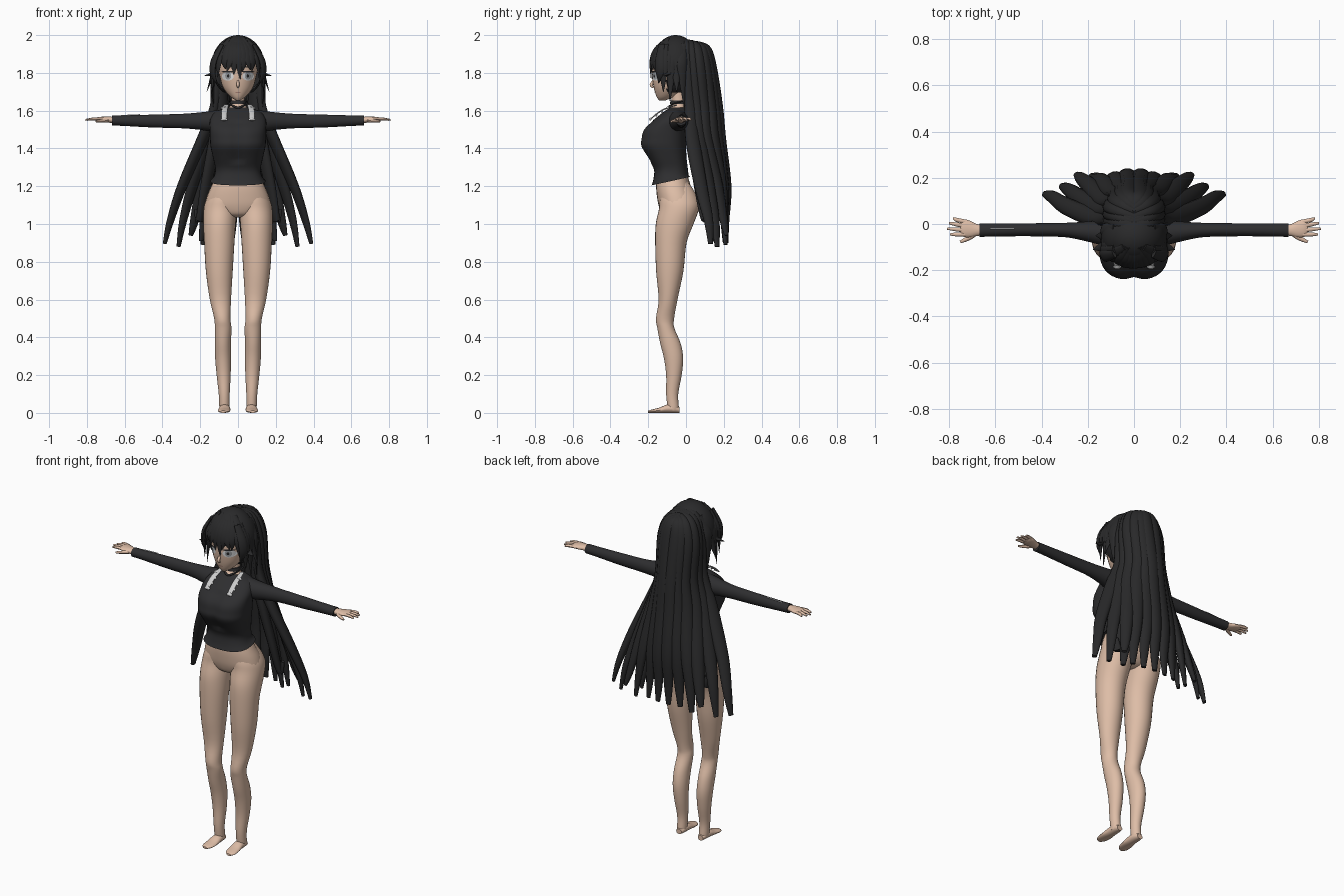
import bpy, bmesh, math
from mathutils import Vector
from mathutils.bvhtree import BVHTree


def material(name, r, g, b):
    m = bpy.data.materials.new(name)
    m.diffuse_color = (r, g, b, 1)
    return m


HAIR = material("hair black", .022, .022, .023)
CLOTH = material("cloth black", .027, .027, .029)
SKIN = material("skin", .73, .51, .385)
LACE = material("lace grey", .60, .60, .60)
WHITE = material("eye white", .78, .79, .80)
IRIS = material("iris grey", .36, .38, .40)
LIP = material("lip", .45, .25, .20)


def spline(pts, n=4):
    """Smooth curve of tuples through the given tuples."""
    out = []
    for i in range(len(pts) - 1):
        a, b, c, d = (pts[max(i - 1, 0)], pts[i], pts[i + 1], pts[min(i + 2, len(pts) - 1)])
        for k in range(n):
            t = k / n
            out.append([.5 * (2 * q + (r - p) * t + (2 * p - 5 * q + 4 * r - s) * t * t
                              + (3 * q - p - 3 * r + s) * t ** 3) for p, q, r, s in zip(a, b, c, d)])
    return out + [list(pts[-1])]


def add(name, rings, mat, caps=True):
    """Skin a list of closed rings."""
    bm = bmesh.new()
    rows = [[bm.verts.new(p) for p in ring] for ring in rings]
    for a, b in zip(rows, rows[1:]):
        for i in range(len(a)):
            j = (i + 1) % len(a)
            bm.faces.new((a[i], a[j], b[j], b[i]))
    if caps:
        bm.faces.new(rows[0])
        bm.faces.new(rows[-1])
    bmesh.ops.recalc_face_normals(bm, faces=bm.faces)
    me = bpy.data.meshes.new(name)
    bm.to_mesh(me)
    bm.free()
    me.materials.append(mat)
    ob = bpy.data.objects.new(name, me)
    bpy.context.collection.objects.link(ob)
    return ob


def loft(name, axis, secs, mat, n=2, s=1, seg=28, warp=None):
    """Superellipse sections (t, u, v, ru, rv) along an axis."""
    rings = []
    for t, u, v, ru, rv in spline(secs):
        ring = []
        for k in range(seg):
            a = 2 * math.pi * k / seg
            c, d = math.cos(a), math.sin(a)
            p = u + ru * math.copysign(abs(c) ** (2 / n), c)
            q = v + rv * math.copysign(abs(d) ** (2 / n), d)
            co = Vector({'x': (t, p, q), 'y': (p, t, q), 'z': (p, q, t)}[axis])
            if warp:
                warp(co)
            co.x *= s
            ring.append(co)
        rings.append(ring)
    return add(name, rings, mat)


def strand(name, pts, mat, flat=.6, out=None, s=1, seg=10):
    """Tapered tube through (x, y, z, half width)."""
    path = spline(pts, 5)
    rings = []
    for i, (x, y, z, w) in enumerate(path):
        p = Vector((x, y, z))
        t = Vector(path[min(i + 1, len(path) - 1)][:3]) - Vector(path[max(i - 1, 0)][:3])
        o = Vector(out) if out else p - Vector((0, -.06, min(z, 1.8)))
        side = t.cross(o).normalized()
        nrm = side.cross(t).normalized()
        ring = [p + side * w * math.cos(2 * math.pi * k / seg) + nrm * w * flat * math.sin(2 * math.pi * k / seg)
                for k in range(seg)]
        rings.append([Vector((q.x * s, q.y, q.z)) for q in ring])
    return add(name, rings, mat)


def plate(name, tree, cx, cz, rx, rz, lift, mat):
    """Oval laid onto the front of a surface."""
    rings = []
    for f in (1, .66, .33, .02):
        ring = []
        for k in range(20):
            a = 2 * math.pi * k / 20
            x, z = cx + f * rx * math.cos(a), cz + f * rz * math.sin(a)
            hit = tree.ray_cast(Vector((x, -1, z)), Vector((0, 1, 0)))[0]
            ring.append(Vector((x, (hit.y if hit else -.15) - lift, z)))
        rings.append(ring)
    add(name, rings, mat)


# head, neck, choker, necklace
head = loft("head", 'z', [(1.655, 0, -.125, .012, .018), (1.675, 0, -.108, .042, .048), (1.72, 0, -.088, .078, .082),
                          (1.78, 0, -.072, .097, .108), (1.85, 0, -.065, .108, .115), (1.92, 0, -.065, .09, .1),
                          (1.96, 0, -.065, .05, .06)], SKIN)
loft("neck", 'z', [(1.58, 0, -.05, .085, .06), (1.615, 0, -.045, .05, .043), (1.64, 0, -.04, .036, .036),
                   (1.72, 0, -.045, .034, .036)], SKIN)
loft("choker", 'z', [(1.634, 0, -.041, .043, .043), (1.654, 0, -.041, .04, .042)], CLOTH)
strand("necklace", [(-.05, -.02, 1.65, .004), (-.042, -.07, 1.635, .004), (0, -.097, 1.616, .006),
                    (.042, -.07, 1.635, .004), (.05, -.02, 1.65, .004)], CLOTH, 1, (0, -.5, 1))
strand("nose", [(0, -.168, 1.765, .004), (0, -.184, 1.737, .009), (0, -.172, 1.722, .004)], SKIN, 1, (0, -1, 0))

# face details
bm = bmesh.new()
bm.from_mesh(head.data)
tree = BVHTree.FromBMesh(bm)
bm.free()
for s in (-1, 1):
    plate("eye_white", tree, s * .054, 1.782, .031, .023, .002, WHITE)
    plate("iris", tree, s * .052, 1.784, .016, .02, .004, IRIS)
    plate("pupil", tree, s * .052, 1.784, .006, .009, .006, HAIR)
    plate("upper_lash", tree, s * .054, 1.806, .033, .005, .006, HAIR)
    plate("brow", tree, s * .052, 1.832, .028, .003, .003, HAIR)
plate("mouth", tree, 0, 1.697, .016, .003, .002, LIP)


# shirt body: cleft between the breasts, hem rising to the back
def shape_shirt(c):
    if c.y < -.1 and 1.32 < c.z < 1.54:
        c.y += .014 * math.exp(-(c.x / .03) ** 2)
    if c.z < 1.26:
        c.z += (1.26 - c.z) * (c.y + .18) * 4


loft("shirt_body", 'z', [(1.205, 0, -.08, .146, .102), (1.24, 0, -.078, .13, .094), (1.29, 0, -.08, .12, .09),
                         (1.35, 0, -.1, .132, .103), (1.41, 0, -.12, .145, .12), (1.45, 0, -.12, .148, .12),
                         (1.5, 0, -.113, .15, .113), (1.55, 0, -.085, .148, .088), (1.59, 0, -.055, .125, .068),
                         (1.61, 0, -.045, .08, .05), (1.618, 0, -.043, .055, .04)], CLOTH, 2.5, seg=40, warp=shape_shirt)

# pelvis
loft("pelvis", 'z', [(1.26, 0, -.072, .115, .08), (1.2, 0, -.066, .142, .092), (1.14, 0, -.05, .166, .103),
                     (1.09, 0, -.045, .168, .098), (1.05, 0, -.05, .10, .075), (1.035, 0, -.05, .04, .04)], SKIN, 2.2)

for s in (-1, 1):
    # legs and feet
    loft("leg", 'z', [(1.24, .06, -.055, .03, .05), (1.19, .07, -.046, .06, .08), (1.13, .083, -.037, .085, .102),
                      (1.08, .093, -.037, .089, .106),
                      (1, .098, -.06, .086, .1), (.9, .099, -.08, .08, .083), (.75, .099, -.086, .071, .072),
                      (.6, .093, -.095, .056, .05), (.5, .083, -.111, .043, .048), (.45, .079, -.107, .044, .045),
                      (.37, .08, -.083, .043, .054), (.29, .079, -.066, .042, .051), (.2, .076, -.064, .037, .041),
                      (.1, .073, -.073, .029, .032), (.03, .072, -.068, .027, .03), (.012, .072, -.068, .024, .028)],
         SKIN, s=s)
    loft("foot", 'y', [(-.2, .078, .006, .014, .006), (-.18, .076, .009, .03, .009), (-.14, .073, .014, .033, .014),
                       (-.1, .071, .022, .03, .022), (-.06, .071, .022, .026, .022), (-.035, .071, .015, .018, .015)],
         SKIN, s=s, seg=16)
    # sleeves
    loft("sleeve", 'x', [(.06, -.04, 1.56, .05, .05), (.14, -.038, 1.545, .052, .053), (.21, -.032, 1.545, .042, .045),
                         (.3, -.026, 1.545, .031, .038), (.45, -.025, 1.545, .028, .034), (.6, -.026, 1.547, .028, .028),
                         (.668, -.027, 1.548, .029, .026)], CLOTH, s=s)
    # hands
    loft("hand", 'x', [(.64, -.027, 1.55, .02, .017), (.68, -.026, 1.552, .026, .016), (.71, -.022, 1.554, .036, .014),
                       (.735, -.018, 1.555, .038, .012), (.75, -.018, 1.555, .03, .008)], SKIN, s=s, seg=16)
    for y0, y1, x1 in ((.01, .025, .782), (-.009, .004, .8), (-.027, -.02, .808), (-.045, -.045, .795)):
        strand("finger", [(.73, y0, 1.556, .009), (.765, (y0 + y1) / 2, 1.556, .009), (x1, y1, 1.551, .005)],
               SKIN, .9, (0, 0, 1), s, 8)
    strand("thumb", [(.68, -.035, 1.55, .012), (.715, -.06, 1.546, .011), (.752, -.078, 1.543, .006)],
           SKIN, .9, (0, 0, 1), s, 8)
    # lace straps with ruffles
    strand("lace_strap", [(.073, -.193, 1.548, .012), (.073, -.163, 1.577, .015), (.07, -.115, 1.608, .015),
                          (.062, -.05, 1.63, .012)], LACE, .25, (0, -.6, .8), s)
    for k in range(4):
        y, z = -.186 + .03 * k, 1.555 + .02 * k
        strand("lace_ruffle", [(.056, y, z - .004, .005), (.073, y - .002, z + .004, .009), (.09, y, z - .004, .005)],
               LACE, .4, (0, -.6, .8), s, 8)

# thin seam strip on one sleeve
strand("sleeve_strip", [(-.62, -.02, 1.574, .003), (-.57, -.02, 1.577, .003), (-.52, -.02, 1.579, .003)],
       WHITE, .8, (0, 0, 1))

# hair cap, open over the face
bpy.ops.mesh.primitive_uv_sphere_add(segments=40, ring_count=28)
cap = bpy.context.object
cap.name = "hair_cap"
bm = bmesh.new()
bm.from_mesh(cap.data)
for v in bm.verts:
    v.co = Vector((v.co.x * .141, v.co.y * .128 - .055, v.co.z * .165 + 1.835))
hole = [f for f in bm.faces if (f.calc_center_median().y < -.1 and f.calc_center_median().z < 1.865)
        or f.calc_center_median().z < 1.7]
bmesh.ops.delete(bm, geom=hole, context='FACES')
bm.to_mesh(cap.data)
bm.free()
cap.data.materials.append(HAIR)

# long back locks: tip x, y, z and depth (0 front layer, 1 rear layer)
LOCKS = [(.388, .13, .895, 0), (.315, .165, .88, .25), (.25, .215, .94, .5), (.22, .11, 1.08, .05),
         (.195, .14, .91, .35), (.185, .21, .89, .75), (.105, .205, .9, .9), (.035, .215, .9, 1)]
for s in (-1, 1):
    for x, y, z, d in LOCKS:
        g = min(1, .12 + x / .28)
        strand("back_lock", [(-.01, -.01 + .09 * d, 1.965 - .02 * d, .026), (.065 * g, .01 + .105 * d, 1.94 - .02 * d, .034),
                             (.1 * g, .02 + .12 * d, 1.82, .039), (.06 * g + .15 * x, .028 + .142 * d, 1.62, .04),
                             (.04 * g + .38 * x, .035 + .15 * d, 1.45, .042),
                             (.75 * x + .005, .45 * y + .02 + .1 * d, 1.2, .037),
                             (.92 * x, .8 * y + .015 + .025 * d, 1.02, .027), (x, y, z, .014)],
               HAIR, .65, s=s, seg=12)
    # side locks framing the face: root y, tip x, y, z
    for y0, x, y, z in ((-.13, .112, -.145, 1.745), (-.11, .135, -.12, 1.70), (-.09, .178, -.11, 1.785),
                        (-.07, .145, -.085, 1.65), (-.04, .165, -.05, 1.70), (-.01, .13, -.01, 1.62)):
        strand("side_lock", [(.085, y0, 1.95, .018), (.126, y0 - .01, 1.87, .026), (.134, y0 - .01, 1.8, .024),
                             (x, y, z, .002)], HAIR, .4, s=s)

# bangs: mid x, tip x, tip z
for x, tx, z in ((-.1, -.108, 1.775), (-.072, -.066, 1.82), (-.045, -.058, 1.81), (-.02, -.022, 1.79), (.005, .012, 1.765),
                 (.03, .022, 1.805), (.055, .066, 1.815), (.078, .074, 1.81), (.104, .112, 1.77)):
    y = -.055 - .13 * math.sqrt(1 - (x / .145) ** 2)
    strand("bang", [(x * .45, -.1, 1.983, .014), (x * .85, y + .025, 1.93, .022), (x, y, 1.865, .022), (tx, y, z, .002)],
           HAIR, .35)

# smooth shading with sharp creases
bpy.ops.object.select_all(action='SELECT')
bpy.context.view_layer.objects.active = cap
bpy.ops.object.shade_smooth_by_angle(angle=math.radians(45))
